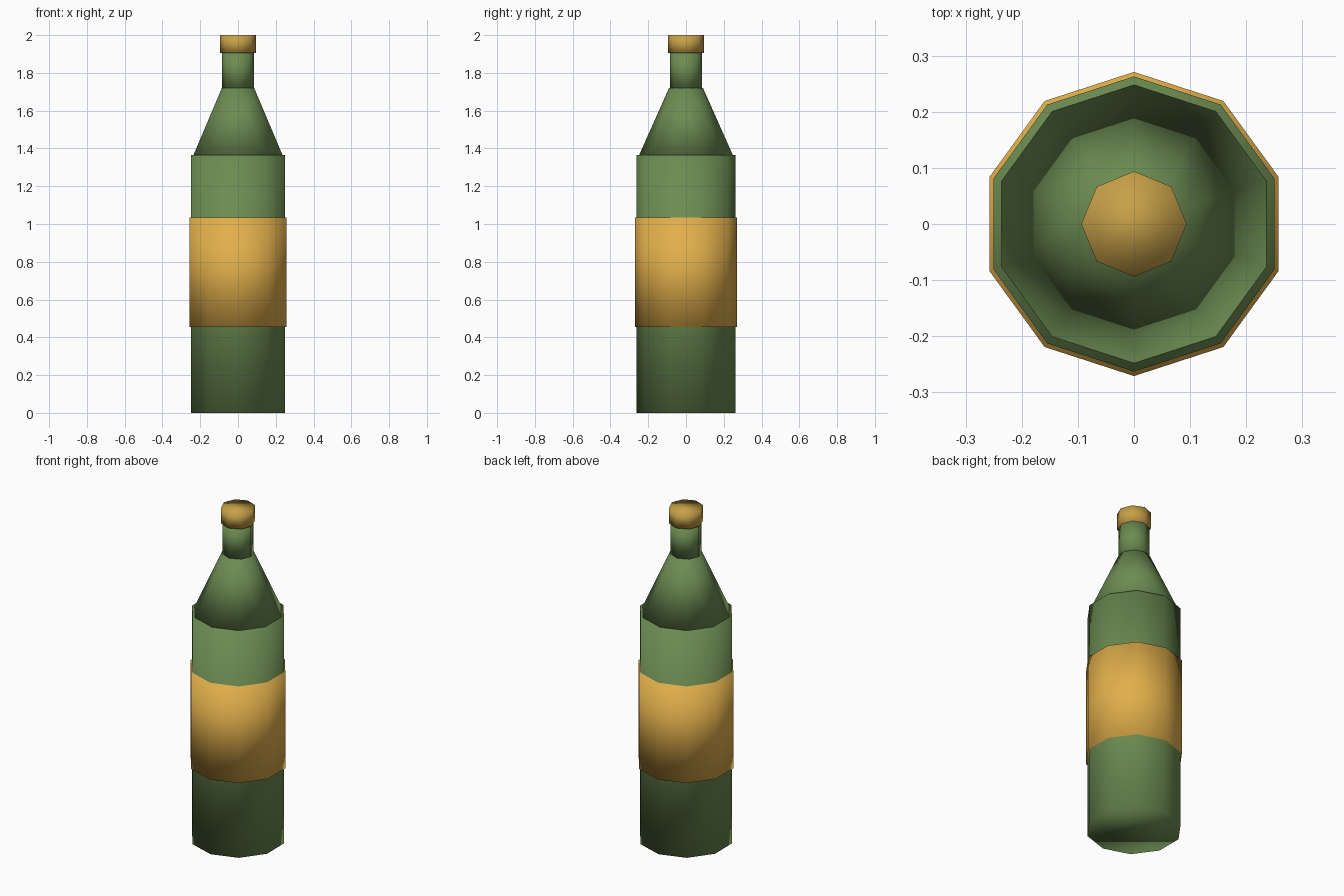
import bpy

cube = bpy.data.objects.get("Cube")
if cube:
    bpy.data.objects.remove(cube, do_unlink=True)


def make_material(name, rgb):
    mat = bpy.data.materials.new(name)
    mat.use_nodes = True
    color = (*rgb, 1.0)
    mat.diffuse_color = color
    mat.node_tree.nodes["Principled BSDF"].inputs["Base Color"].default_value = color
    return mat


def turned_part(name, sides, bottom, top, r_bottom, r_top, mat):
    """Capped, fully smooth-shaded section standing on the z axis."""
    bpy.ops.mesh.primitive_cone_add(
        vertices=sides, radius1=r_bottom, radius2=r_top,
        depth=top - bottom, location=(0, 0, (bottom + top) / 2))
    obj = bpy.context.object
    obj.name = obj.data.name = name
    obj.data.materials.append(mat)
    bpy.ops.object.shade_smooth()
    return obj


green = make_material("bottle green", (0.150, 0.262, 0.084))
gold = make_material("label gold", (0.753, 0.429, 0.070))
dull_gold = make_material("cap dull gold", (0.565, 0.352, 0.065))

# Ten-sided bottle, with a label sleeve around the body
turned_part("body", 10, 0.0, 1.365, 0.263, 0.263, green)
turned_part("label", 10, 0.455, 1.035, 0.271, 0.271, gold)
turned_part("shoulder", 10, 1.365, 1.72, 0.248, 0.09, green)

# Eight-sided neck and cap
turned_part("neck", 8, 1.72, 1.905, 0.086, 0.086, green)
turned_part("cap", 8, 1.905, 2.0, 0.094, 0.094, dull_gold)
